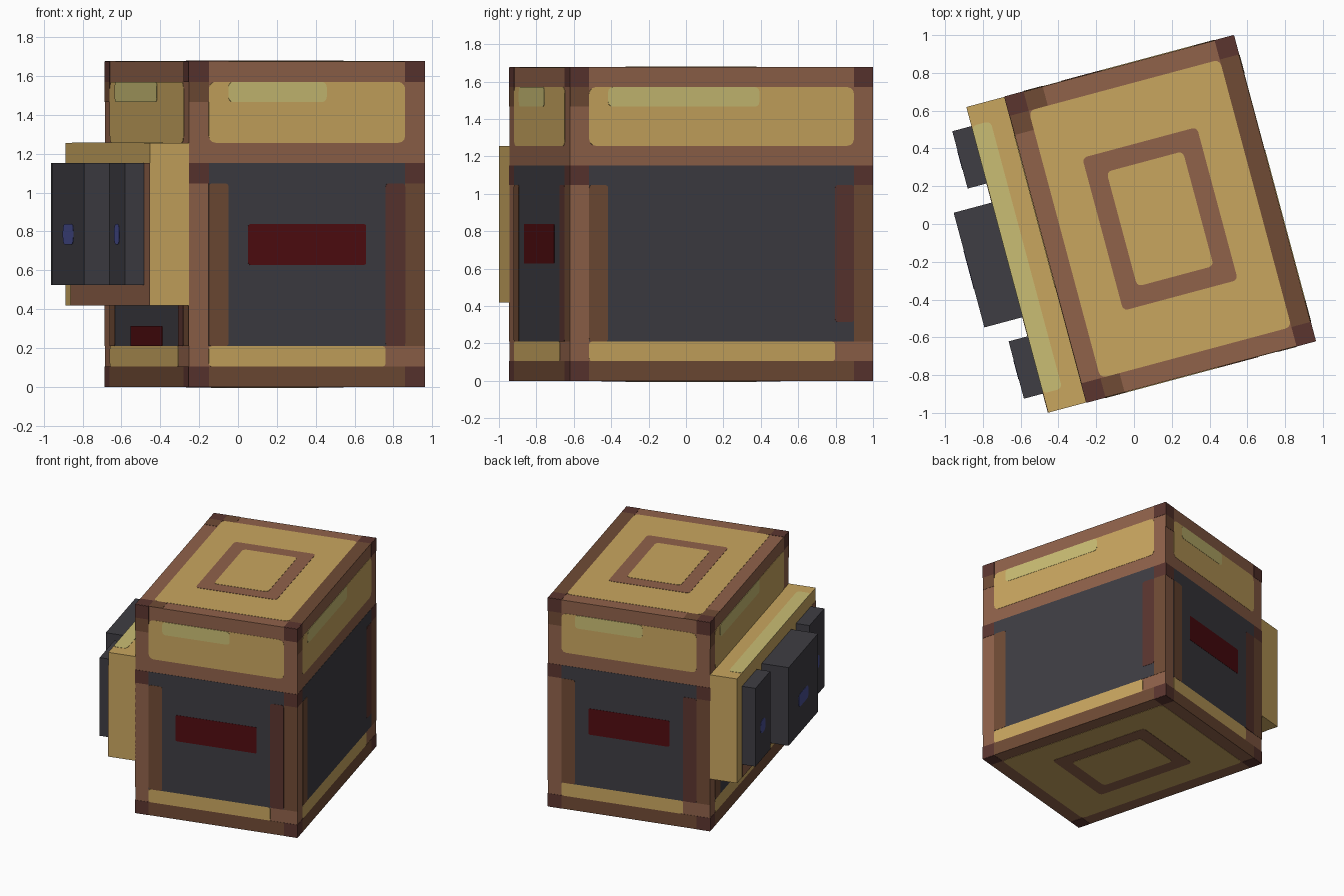
import bpy, bmesh, math
from mathutils import Matrix, Vector

if "Cube" in bpy.data.objects:
    bpy.data.objects.remove(bpy.data.objects["Cube"])

S = 0.1047                      # one grid step of the design
PLACE = Matrix.Translation((0.138, 0.027, 0)) @ Matrix.Rotation(math.radians(15), 4, 'Z')


def material(name, hexa):
    srgb = [int(hexa[i:i + 2], 16) / 255 for i in (0, 2, 4)]
    col = [c / 12.92 if c < 0.04045 else ((c + 0.055) / 1.055) ** 2.4 for c in srgb] + [1]
    m = bpy.data.materials.new(name)
    m.use_nodes = True
    m.diffuse_color = col
    m.node_tree.nodes["Principled BSDF"].inputs["Base Color"].default_value = col
    return m


MATS = {n: material(n, h) for n, h in (
    ("tan", "C9A65F"), ("pale_highlight", "CABD74"), ("light_brown", "90624A"),
    ("medium_brown", "704B35"), ("maroon", "5B352F"), ("charcoal", "3E3D43"),
    ("dark_red", "500C10"), ("blue", "474E92"))}
NAMES = list(MATS)


def finish(name, bm, mats):
    bmesh.ops.recalc_face_normals(bm, faces=bm.faces)
    me = bpy.data.meshes.new(name)
    bm.transform(PLACE)
    bm.to_mesh(me)
    bm.free()
    for m in mats:
        me.materials.append(MATS[m])
    ob = bpy.data.objects.new(name, me)
    bpy.context.collection.objects.link(ob)
    return ob


def box(name, lo, hi, mat):
    """Box between two corners given in grid steps."""
    bm = bmesh.new()
    bmesh.ops.create_cube(bm, size=1)
    for v in bm.verts:
        v.co = Vector([(lo[i] if v.co[i] < 0 else hi[i]) * S for i in range(3)])
    return finish(name, bm, [mat])


def trim(name, origin, right, up, rects):
    """Thin plates on one side: (colour, x0, y0, x1, y1, layer, corner radius)."""
    bm = bmesh.new()
    r, u = Vector(right), Vector(up)
    n, o = r.cross(u), Vector(origin) * S
    for col, x0, y0, x1, y1, layer, rad in rects:
        pts = []
        corners = ((x1, y1, -1, -1), (x0, y1, 1, -1), (x0, y0, 1, 1), (x1, y0, -1, 1))
        for q, (cx, cy, sx, sy) in enumerate(corners):
            for k in range(4 if rad else 1):
                a = math.pi / 2 * (q + k / 3)
                pts.append((cx + rad * (sx + math.cos(a)), cy + rad * (sy + math.sin(a)))
                           if rad else (cx, cy))
        rings = [[bm.verts.new(o + (r * x + u * y) * S + n * h) for x, y in pts]
                 for h in (0, 0.002 * layer)]
        faces = [bm.faces.new(rings[1])]
        for i in range(len(pts)):
            j = (i + 1) % len(pts)
            faces.append(bm.faces.new((rings[0][i], rings[0][j], rings[1][j], rings[1][i])))
        for f in faces:
            f.material_index = NAMES.index(col)
    return finish(name, bm, NAMES)


def side_rects(w, red, red_foot=2):
    """Painted layout shared by the four upright sides, w steps wide."""
    rects = [("tan", 1, 12, w - 1, 15, 1, 0.35),
             ("charcoal", 1, 2, w - 1, 11, 1, 0),
             ("tan", 1, 1, w - 2, 2, 1, 0.15),
             ("medium_brown", 1, 0, w - 1, 1, 1, 0),
             ("medium_brown", w - 1, 2, w, 10, 1, 0),
             ("medium_brown", 0, 14, 1, 15, 1, 0),
             ("pale_highlight", 2, 14, 7 if w == 12 else 10, 15, 2, 0.25),
             ("medium_brown", 1, 2, 2, 10, 2, 0.15),
             ("maroon", w - 2, red_foot, w - 1, 10, 2, 0.15)]
    rects += [("maroon", x, z, x + 1, z + 1, 1, 0) for x in (0, w - 1) for z in (0, 10, 15)]
    if red:
        rects.append(("dark_red",) + red + (2, 0.1))
    return rects


def lid_rects():
    """Tan field with a rectangular ring and dark corners."""
    return ([("tan", 1, 1, 11, 15, 1, 0.3),
             ("light_brown", 3, 4, 9, 12, 2, 0.25),
             ("tan", 4, 5, 8, 11, 3, 0.25)]
            + [("maroon", x, y, x + 1, y + 1, 1, 0) for x in (0, 11) for y in (0, 15)])


# Main body and its painted sides
box("body", (-6, -8, 0), (6, 8, 16), "light_brown")
X, Y, Z = (1, 0, 0), (0, 1, 0), (0, 0, 1)
NX, NY = (-1, 0, 0), (0, -1, 0)
trim("front_trim", (-6, -8, 0), X, Z, side_rects(12, (3, 6, 9, 8)))
trim("back_trim", (6, 8, 0), NX, Z, side_rects(12, (3, 6, 9, 8)))
trim("left_trim", (6, -8, 0), Y, Z, side_rects(16, None, 3))
trim("right_trim", (-6, 8, 0), NY, Z, side_rects(16, (5, 2, 11, 3)))
trim("top_trim", (-6, -8, 16), X, Y, lid_rects() + [
    ("medium_brown", 11, 1, 12, 15, 1, 0),
    ("medium_brown", 1, 15, 2, 16, 1, 0),
    ("medium_brown", 0, 14, 1, 15, 1, 0),
    ("medium_brown", 1, 0, 2, 1, 1, 0)])
trim("bottom_trim", (6, -8, 0), NX, Y, lid_rects())

# Side slab with a lit upper edge and a brown lower and front border
box("side_slab", (-8, -8, 4), (-6, 8, 12), "tan")
trim("slab_border", (-8, 8, 4), NY, Z, [("light_brown", 1, 0, 16, 1, 1, 0),
                                        ("light_brown", 15, 1, 16, 7, 1, 0)])
trim("slab_highlight", (-8, -8, 12), X, Y, [("pale_highlight", 0, 1, 1, 15, 1, 0.25)])

# Three raised blocks, each with a blue spot
for name, y0, y1, depth, half in (("front_block", -7, -4, 1, 0.5),
                                  ("middle_block", -3, 3, 2, 1.0),
                                  ("back_block", 4, 7, 1, 0.5)):
    box(name, (-8 - depth, y0, 5), (-8, y1, 11), "charcoal")
    mid = (y1 - y0) / 2
    trim(name + "_spot", (-8 - depth, y1, 0), NY, Z,
         [("blue", mid - half, 7, mid + half, 8, 1, 0.35)])
